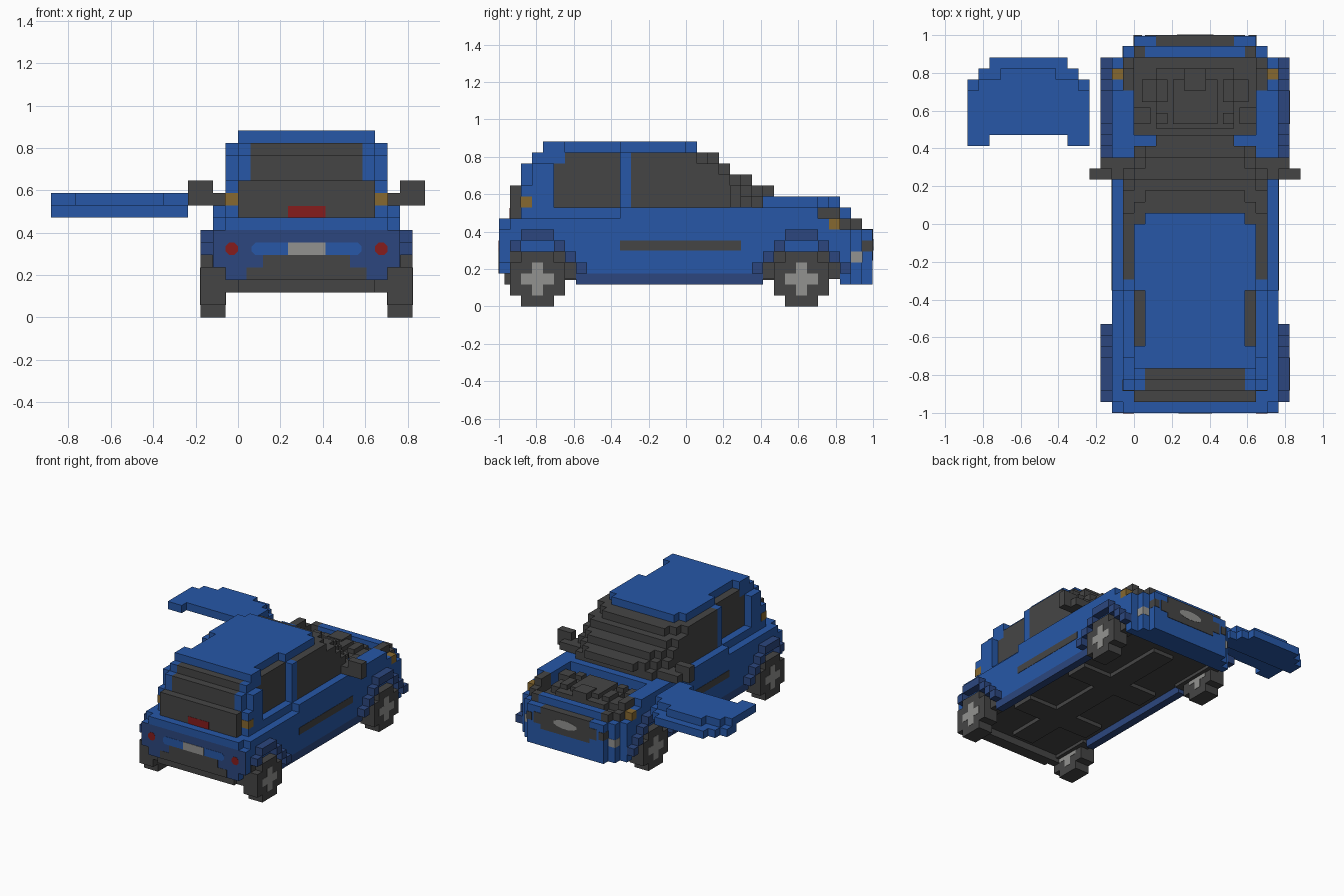
import bpy, bmesh, math
from mathutils import Matrix, Vector

if "Cube" in bpy.data.objects:
    bpy.data.objects.remove(bpy.data.objects["Cube"], do_unlink=True)

U = 1 / 17          # size of one block
CAR, LID = 5.5, -9.5  # centre lines of the car and the loose bonnet, in blocks


def material(name, r, g, b):
    m = bpy.data.materials.new(name)
    m.use_nodes = True
    m.diffuse_color = (r, g, b, 1)
    m.node_tree.nodes["Principled BSDF"].inputs["Base Color"].default_value = (r, g, b, 1)
    return m


BLUE = material("body_blue", .02, .097, .39)
DULL = material("dull_blue", .025, .062, .21)
DARK = material("dark_grey", .06, .06, .06)
SILVER = material("silver", .29, .29, .28)
RED = material("red", .24, .012, .012)
AMBER = material("amber", .24, .14, .03)


def finish(name, mat, bm):
    mesh = bpy.data.meshes.new(name)
    bm.to_mesh(mesh)
    bm.free()
    mesh.materials.append(mat)
    ob = bpy.data.objects.new(name, mesh)
    bpy.context.collection.objects.link(ob)


def add_box(bm, x0, x1, y0, y1, z0, z1):
    mid = Vector((x0 + x1, y0 + y1, z0 + z1)) * U / 2
    size = Vector((x1 - x0, y1 - y0, z1 - z0)) * U
    bmesh.ops.create_cube(bm, size=1, matrix=Matrix.Translation(mid) @ Matrix.Diagonal(size).to_4x4())


def wide(name, mat, *boxes, centre=CAR):
    """Blocks across the centre line: half width, y range, z range."""
    bm = bmesh.new()
    for w, *rest in boxes:
        add_box(bm, centre - w, centre + w, *rest)
    finish(name, mat, bm)


def pair(name, mat, *boxes, centre=CAR):
    """Blocks repeated on both sides: inner and outer distance, y range, z range."""
    bm = bmesh.new()
    for a, b, *rest in boxes:
        add_box(bm, centre + a, centre + b, *rest)
        add_box(bm, centre - b, centre - a, *rest)
    finish(name, mat, bm)


def disc(name, mat, u, y, z, rx, rz, n=8):
    """Thin oval plate facing along y."""
    bm = bmesh.new()
    bmesh.ops.create_cone(bm, cap_ends=True, segments=n, radius1=U, radius2=U, depth=.004,
                          matrix=Matrix.Translation(Vector((CAR + u, y, z)) * U)
                          @ Matrix.Diagonal((rx, 1, rz, 1))
                          @ Matrix.Rotation(math.pi / 2, 4, 'X')
                          @ Matrix.Rotation(math.pi / n, 4, 'Z'))
    finish(name, mat, bm)


# Lower body, nose and tail
wide("body_hull", BLUE,
     (7.5, -9, 6, 3, 7), (6.5, -16.94, -9, 3, 7), (7.5, -16.94, -9, 4, 7),
     (6.5, 6, 16, 3, 7), (7.5, 6, 15, 4, 7), (5.5, 16, 16.94, 2, 7),
     (6.5, 14, 16, 2, 3), (7.5, 14, 15, 2, 4))
wide("waistline", BLUE,
     (7.5, -16, 7, 7, 8), (6.5, -17, -16, 7, 8), (7.5, -6, 7, 8, 9), (6.5, -15, -6, 8, 9))
pair("front_wing", BLUE, (5.5, 7.5, 7, 12, 7, 9), (6.5, 7.5, 12, 13, 7, 8))
wide("nose_band", BLUE, (4.5, 15, 16, 7, 8))
wide("firewall", BLUE, (5.5, 6, 8, 7, 9))
pair("side_sill", DULL, (6.5, 7.5, -10, 7, 2, 3))
wide("underbody", DARK, (6.48, -16, 14, 2.9, 3.1))
wide("chassis_rail", DARK, (1.5, -14, 12, 2.4, 3), (5.5, -9, -6, 2.4, 3), (5.5, 1, 4, 2.4, 3))
pair("side_trim", DARK, (7.5, 7.54, -6, 5, 5.1, 6))

# Rear panel
wide("rear_panel", DULL, (7.5, -17, -16.94, 4, 7), (6.5, -17, -16.94, 3, 4))
wide("rear_stripe", BLUE, (3.9, -17.03, -17, 5, 6))
wide("number_plate", SILVER, (1.5, -17.05, -17, 5, 6))
wide("rear_valance", DARK, (6.5, -16, -15, 2, 3), (3.5, -17.03, -16, 3, 5),
     (4.8, -17.03, -16, 3, 4), (5.5, -16.5, -16, 2, 3))
for side in (-1, 1):
    disc("rear_stripe_end", BLUE, side * 3.9, -16.99, 5.5, .54, .54)
    disc("tail_lamp", RED, side * 6, -17, 5.5, .54, .54)

# Cabin pillars and roof
wide("roof", BLUE, (4.5, -13, 1, 14, 15), (5.5, -13, -11, 14, 15), (5.5, -6, 0, 14, 15))
pair("rear_quarter", BLUE,
     (4.5, 6.5, -15, -14, 8, 11), (4.5, 5.5, -15, -14, 11, 13),
     (4.5, 6.5, -14, -12, 8, 13), (4.5, 5.5, -14, -11, 13, 14))
pair("centre_pillar", BLUE, (5, 6.5, -6, -5, 9, 14))
wide("cabin_core", DARK, (4.5, -14, 1, 9, 14))
wide("rear_glass", DARK, (5.5, -16, -15, 8, 11), (4.5, -15, -14, 8, 13), (4.5, -14, -13, 13, 14))
wide("high_brake_lamp", RED, (1.5, -16.03, -16, 8, 8.95))
pair("rear_side_lamp", AMBER, (5.5, 6.53, -15.03, -14, 9, 10))
pair("rear_side_glass", DARK, (4.4, 5.5, -12, -6, 9, 13), (4.4, 5.5, -11, -6, 13, 14))
pair("front_side_glass", DARK, (5, 6.5, -5, 1, 9, 14))

# Stepped windscreen, each layer curving back at its ends, and the cowl
wide("windscreen", DARK,
     (4.5, 0, 3, 9, 14), (5.5, 0, 2, 9, 14), (6.5, 0, 1, 9, 14),
     (5.5, 2, 4, 9, 13), (6.5, 1, 3, 9, 13),
     (4.5, 4, 6, 9, 12), (5.5, 4, 5, 9, 12), (6.5, 3, 4, 9, 12),
     (5.5, 5, 6, 9, 11), (6.5, 4, 5, 9, 11), (6.5, 5, 6, 9, 10))
wide("cowl", DARK, (5.5, 6, 7, 9, 10), (4.5, 6, 7, 10, 11), (3.5, 7, 8, 10, 11))
pair("door_mirror", DARK, (7.5, 9.5, 4, 5, 9, 11), (6.5, 8.5, 5, 6, 9, 10), (6.5, 7.5, 4, 5, 9, 10))

# Engine bay
wide("engine_bay_floor", DARK, (5.5, 8, 15, 6.5, 7.1))
wide("engine_block", DARK,
     (3.5, 8.6, 14, 7, 8), (2, 9, 13, 8, 8.6), (1, 12, 14, 8, 8.8), (4.8, 11, 13, 7, 8))
pair("engine_parts", DARK,
     (2.5, 3.5, 9, 10, 8, 8.6), (2.5, 3.5, 11, 13, 8, 8.6), (4, 5.5, 9, 10.5, 7, 8.4))

# Front lamps and grille
pair("headlamp_housing", DARK,
     (5.5, 6.5, 12, 15, 7, 8), (5.5, 6.5, 12, 14, 8, 9), (4.5, 5.5, 15, 16, 7, 8))
pair("front_indicator", AMBER, (6.5, 7.5, 13, 14, 7, 8))
pair("fog_lamp", SILVER, (5.6, 6.53, 15, 16.03, 4, 5))
pair("corner_vent", DARK, (4.8, 5.53, 16, 17, 5, 6))
wide("grille", DARK, (3.5, 16, 17, 4.2, 7.03), (4.5, 16, 17, 4.8, 6.2))
disc("front_oval_plate", SILVER, 0, 17, 5.6, 1.7, .55, 12)

# Stepped wheel arches, wheel wells, wheels and hubs
for label, c, back in (("rear", -13.5, -16), ("front", 10.5, 6)):
    steps = [(-1.5, 1.5, 6, 7)]
    for s in (-1, 1):
        for d, z0, z1 in ((2, 5, 6), (3, 4, 5), (4, 3, 4)):
            if c + s * d - .5 >= back:
                steps.append((s * d - .5, s * d + .5, z0, z1))
    pair(label + "_wheel_arch", DULL, *[(7, 8.5, c + a, c + b, z0, z1) for a, b, z0, z1 in steps])
    pair(label + "_wheel_well", DARK,
         (6, 7.54, max(c - 3.5, -16), c + 3.5, 2.5, 4), (6, 7.54, c - 2.5, c + 2.5, 4, 5))
    pair(label + "_wheel", DARK,
         (6.5, 8.5, c - 1.5, c + 1.5, 0, 5), (6.5, 8.5, c - 2.5, c + 2.5, 1, 4))
    pair(label + "_hub", SILVER,
         (6.46, 8.53, c - 1.5, c + 1.5, 2, 3), (6.46, 8.53, c - .5, c + .5, 1, 4))

# Loose bonnet lying beside the car
wide("bonnet_top", BLUE, (5.5, 8, 12, 9, 10), (4.5, 12, 13, 9, 10), (2.5, 13, 14, 9, 10), centre=LID)
pair("bonnet_hinge", BLUE, (3.5, 5.5, 7, 8, 9, 10), centre=LID)
wide("bonnet_lip", BLUE, (5.5, 11, 13, 8, 9), (4.5, 13, 14, 8, 9), (3.5, 14, 15, 8, 9), centre=LID)
